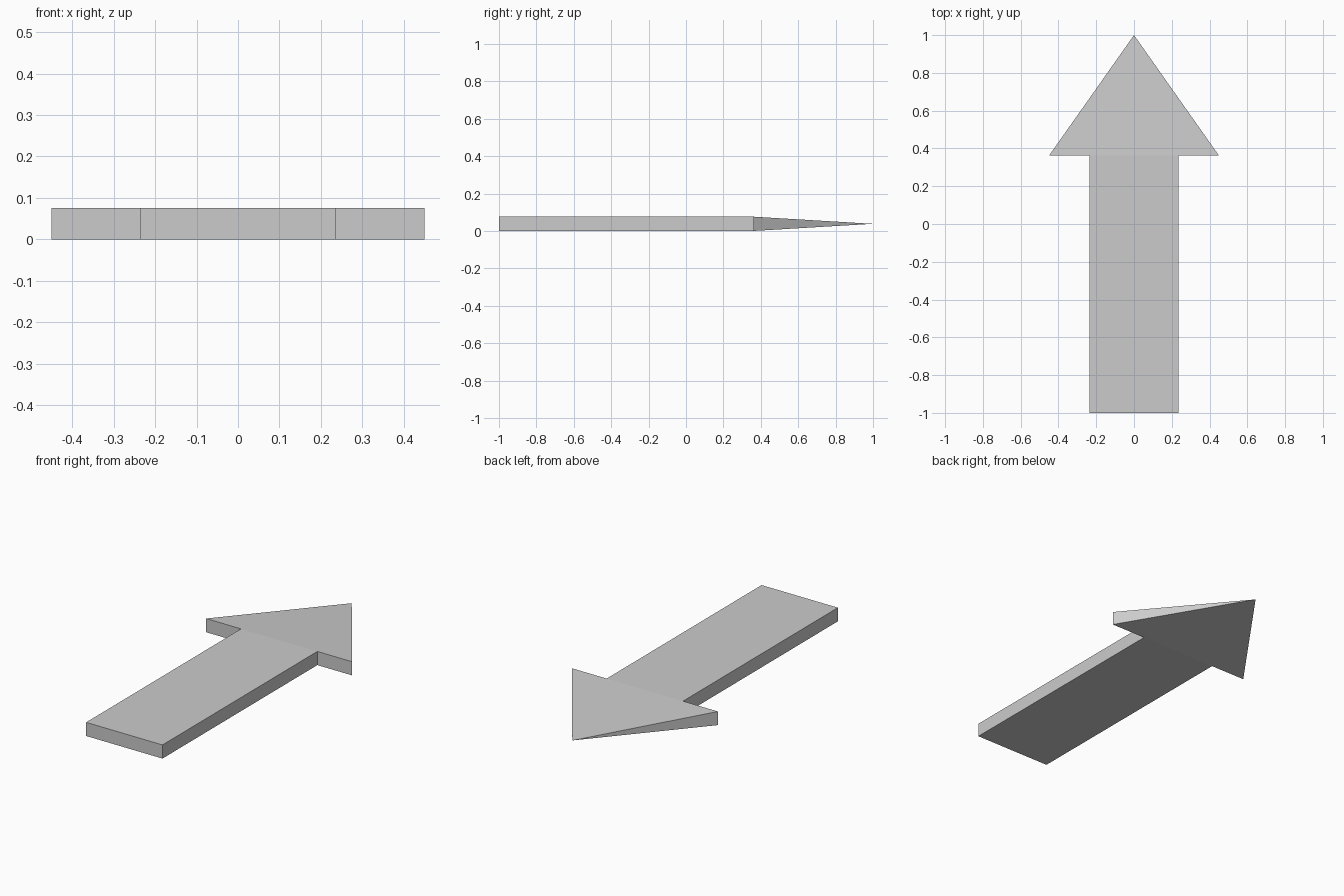
import bpy
import bmesh

cube = bpy.data.objects.get("Cube")
if cube:
    bpy.data.objects.remove(cube, do_unlink=True)

THICK = 0.076
NECK_Y = 0.362

grey = bpy.data.materials.new("light_grey")
grey.use_nodes = True
colour = (0.6, 0.6, 0.6, 1)
grey.diffuse_color = colour
grey.node_tree.nodes["Principled BSDF"].inputs["Base Color"].default_value = colour


def add_part(name, half_width, y_start, y_end, pointed=False):
    """Extrude an upright rectangle along y, optionally closing it to a point."""
    bm = bmesh.new()
    corners = [(-half_width, 0), (half_width, 0), (half_width, THICK), (-half_width, THICK)]
    start = [bm.verts.new((x, y_start, z)) for x, z in corners]
    bm.faces.new(start)
    if pointed:
        tip = bm.verts.new((0, y_end, THICK / 2))
        for i in range(4):
            bm.faces.new((start[i], start[(i + 1) % 4], tip))
    else:
        end = [bm.verts.new((x, y_end, z)) for x, z in corners]
        bm.faces.new(end)
        for i in range(4):
            j = (i + 1) % 4
            bm.faces.new((start[i], start[j], end[j], end[i]))
    bmesh.ops.recalc_face_normals(bm, faces=bm.faces)
    mesh = bpy.data.meshes.new(name)
    bm.to_mesh(mesh)
    bm.free()
    mesh.materials.append(grey)
    bpy.context.collection.objects.link(bpy.data.objects.new(name, mesh))


# Flat shaft
add_part("shaft", 0.235, -1, NECK_Y)
# Head tapering to a point
add_part("arrow_head", 0.45, NECK_Y, 1, pointed=True)
